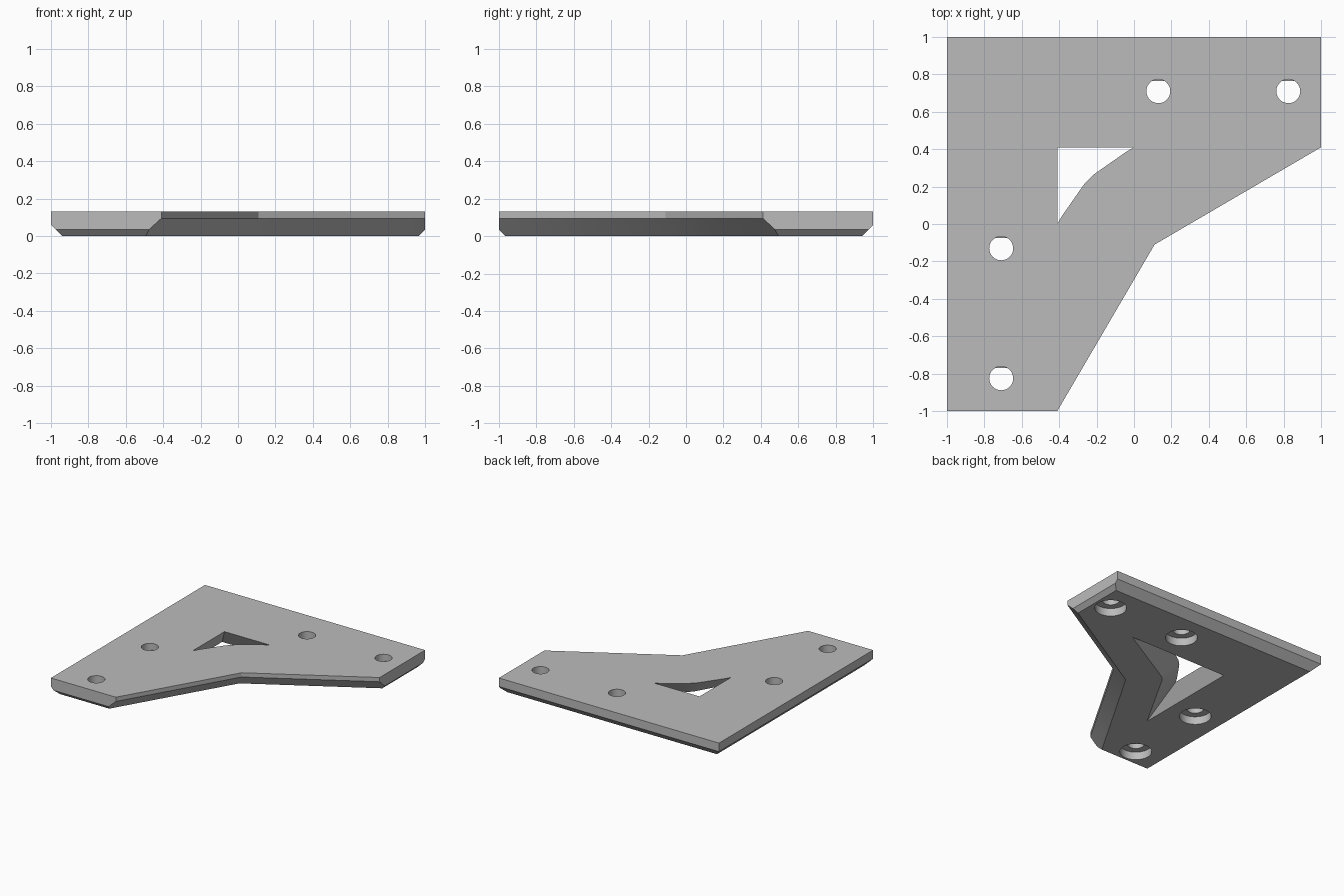
import bpy
import bmesh
from mathutils import Vector

THICK = 0.13

cube = bpy.data.objects.get("Cube")
if cube:
    bpy.data.objects.remove(cube)

grey = bpy.data.materials.new("plain grey")
grey.use_nodes = True
COLOUR = (0.5, 0.5, 0.5, 1)
grey.diffuse_color = COLOUR
grey.node_tree.nodes["Principled BSDF"].inputs["Base Color"].default_value = COLOUR


def make_object(name, bm):
    bmesh.ops.recalc_face_normals(bm, faces=bm.faces)
    mesh = bpy.data.meshes.new(name)
    bm.to_mesh(mesh)
    bm.free()
    mesh.materials.append(grey)
    obj = bpy.data.objects.new(name, mesh)
    bpy.context.collection.objects.link(obj)
    return obj


def loft(bm, low, high, z0, z1):
    """Closed solid between two outlines with equal point counts."""
    a = [bm.verts.new((x, y, z0)) for x, y in low]
    b = [bm.verts.new((x, y, z1)) for x, y in high]
    bm.faces.new(a[::-1])
    bm.faces.new(b)
    for i in range(len(a)):
        j = (i + 1) % len(a)
        bm.faces.new((a[i], a[j], b[j], b[i]))


def cut(target, cutter):
    mod = target.modifiers.new("cut_" + cutter.name, 'BOOLEAN')
    mod.operation = 'DIFFERENCE'
    mod.solver = 'EXACT'
    mod.object = cutter
    cutter.hide_render = True
    cutter.hide_viewport = True
    cutter.display_type = 'WIRE'


# One arm of the plate, each outer edge chamfered underneath: height, inset
half = [(-1, 1), (-1, -1), (-0.41, -1), (0.11, -0.11)]
chamfers = [(0.06, 0.06), (0.035, 0.035), (0.095, 0.09)]
bm = bmesh.new()
loft(bm, half, half, 0, THICK)
for i, (height, inset) in enumerate(chamfers):
    p, q = Vector(half[i]), Vector(half[i + 1])
    d = (q - p).normalized()
    normal = Vector((d.y * height, -d.x * height, -inset)).normalized()
    bmesh.ops.bisect_plane(bm, geom=bm.verts[:] + bm.edges[:] + bm.faces[:],
                           plane_co=(p.x, p.y, height), plane_no=normal,
                           clear_outer=True)
    bmesh.ops.holes_fill(bm, edges=[e for e in bm.edges if e.is_boundary], sides=0)

# Open the diagonal seam and mirror the arm across it
bm.normal_update()
seam = [f for f in bm.faces if all(abs(v.co.x + v.co.y) < 1e-4 for v in f.verts)]
bmesh.ops.delete(bm, geom=seam, context='FACES')
copy = bmesh.ops.duplicate(bm, geom=bm.verts[:] + bm.edges[:] + bm.faces[:])
for v in copy["geom"]:
    if isinstance(v, bmesh.types.BMVert):
        v.co = (-v.co.y, -v.co.x, v.co.z)
bmesh.ops.remove_doubles(bm, verts=bm.verts, dist=1e-4)
bmesh.ops.recalc_face_normals(bm, faces=bm.faces)
bmesh.ops.dissolve_limit(bm, angle_limit=0.01, verts=bm.verts, edges=bm.edges)
plate = make_object("corner_plate", bm)

# Tapered triangular window, wider underneath, run a little past both faces
low = [(-0.48, 0.48), (-0.48, -0.42), (-0.16, 0.14), (-0.14, 0.16), (0.42, 0.48)]
high = [(-0.41, 0.41), (-0.41, 0), (-0.265, 0.215), (-0.215, 0.265), (0, 0.41)]


def at_height(z):
    return [Vector(a).lerp(Vector(b), z / THICK) for a, b in zip(low, high)]


bm = bmesh.new()
loft(bm, at_height(-0.01), at_height(THICK + 0.01), -0.01, THICK + 0.01)
bmesh.ops.triangulate(bm, faces=bm.faces)
cut(plate, make_object("window_cutter", bm))

# Screw holes with counterbores underneath
holes = [(0.13, 0.71), (0.825, 0.71), (-0.71, -0.13), (-0.71, -0.825)]


def drill(name, radius, z0, z1):
    bm = bmesh.new()
    for x, y in holes:
        made = bmesh.ops.create_cone(bm, cap_ends=True, segments=40, radius1=radius,
                                     radius2=radius, depth=z1 - z0)
        bmesh.ops.translate(bm, verts=made["verts"], vec=(x, y, (z0 + z1) / 2))
    cut(plate, make_object(name, bm))


drill("counterbore_cutter", 0.12, -0.02, 0.065)
drill("screw_hole_cutter", 0.064, -0.03, THICK + 0.02)

# Thin ledge across the back of each screw hole
bm = bmesh.new()
for x, y in holes:
    strip = [(x - 0.035, y + 0.055), (x + 0.035, y + 0.055),
             (x + 0.035, y + 0.07), (x - 0.035, y + 0.07)]
    loft(bm, strip, strip, 0.065, 0.075)
make_object("hole_ledges", bm)

# Smooth the round bores, keep the plate edges sharp
bpy.ops.object.select_all(action='DESELECT')
plate.select_set(True)
bpy.context.view_layer.objects.active = plate
for mod in list(plate.modifiers):
    bpy.ops.object.modifier_apply(modifier=mod.name)
bpy.ops.object.shade_smooth_by_angle(angle=0.5)
